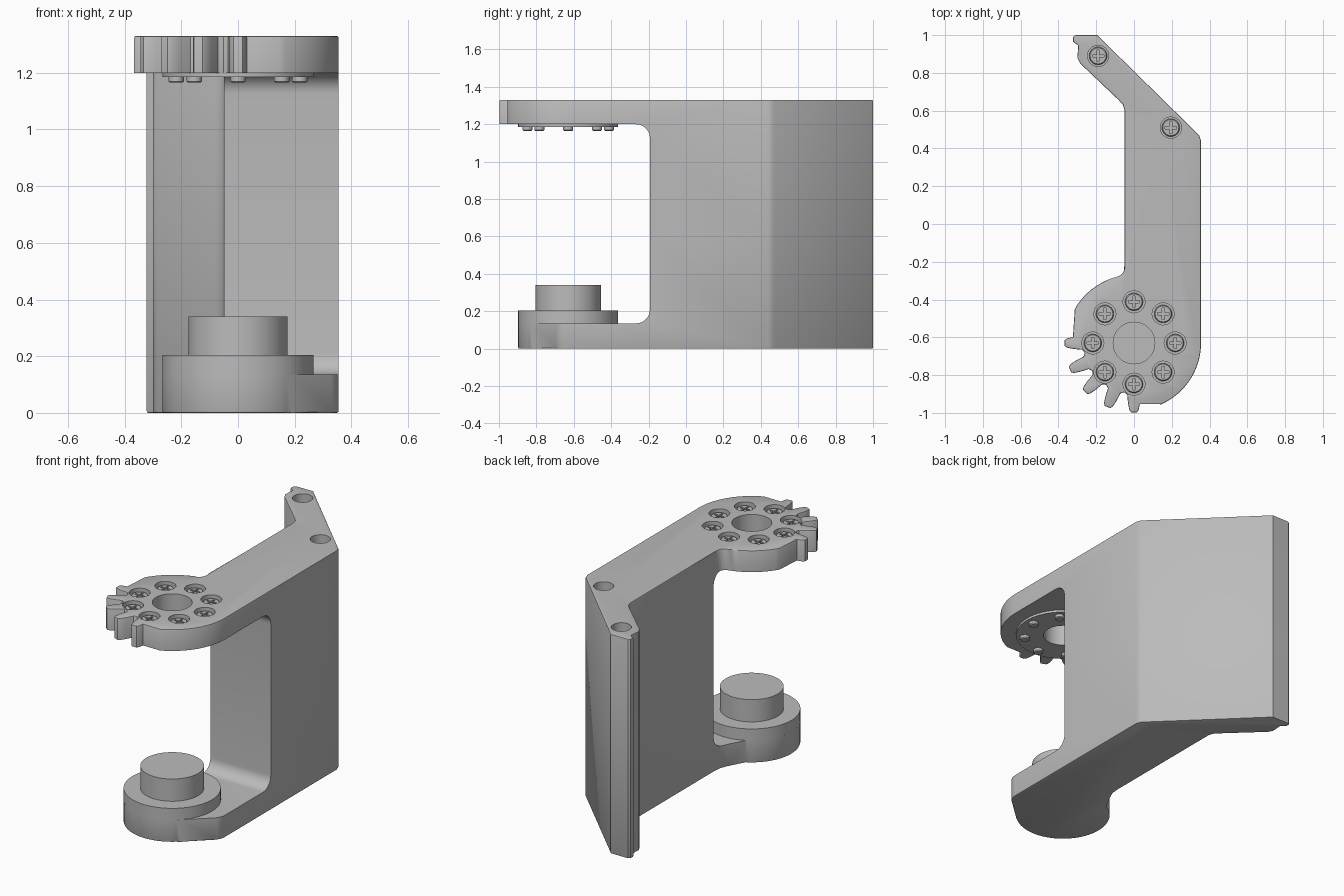
import bpy, bmesh
from math import sin, cos, radians, pi
from mathutils import Vector

if "Cube" in bpy.data.objects:
    bpy.data.objects.remove(bpy.data.objects["Cube"], do_unlink=True)

GREY = (0.5, 0.5, 0.5, 1)
metal = bpy.data.materials.new("plain_grey")
metal.use_nodes = True
metal.diffuse_color = GREY
metal.node_tree.nodes["Principled BSDF"].inputs["Base Color"].default_value = GREY

HUB = (0, -0.63)
HEIGHT, FLOOR, CEILING, MIDDLE = 1.33, 0.135, 1.2, 0.6


def polar(r, deg, c=HUB):
    return (c[0] + r * cos(radians(deg)), c[1] + r * sin(radians(deg)))


def arc(r, a, b, n, c=HUB):
    return [polar(r, a + (b - a) * i / n, c) for i in range(n + 1)]


def finish(bm, name):
    bmesh.ops.recalc_face_normals(bm, faces=bm.faces)
    mesh = bpy.data.meshes.new(name)
    bm.to_mesh(mesh)
    bm.free()
    mesh.materials.append(metal)
    ob = bpy.data.objects.new(name, mesh)
    bpy.context.scene.collection.objects.link(ob)
    return ob


def activate(ob):
    for o in bpy.context.selected_objects:
        o.select_set(False)
    ob.select_set(True)
    bpy.context.view_layer.objects.active = ob


def smooth(ob):
    activate(ob)
    bpy.ops.object.shade_smooth_by_angle(angle=radians(30))


def add_prism(bm, outline, z0, z1):
    base = bm.faces.new([bm.verts.new((x, y, z0)) for x, y in outline])
    new = bmesh.ops.extrude_face_region(bm, geom=[base])["geom"]
    for v in new:
        if isinstance(v, bmesh.types.BMVert):
            v.co.z = z1


def prism(name, outline, z0, z1, soft_z=None):
    """Extruded outline; the rim at height soft_z is slightly rounded."""
    bm = bmesh.new()
    add_prism(bm, outline, z0, z1)
    if soft_z is not None:
        rim = [e for e in bm.edges if all(abs(v.co.z - soft_z) < 1e-4 for v in e.verts)]
        bmesh.ops.bevel(bm, geom=rim, offset=0.006, segments=2, profile=0.5, affect='EDGES')
    return finish(bm, name)


def lathe(name, profile, center, z=0, closed=False, steps=64):
    bm = bmesh.new()
    vs = [bm.verts.new((r, 0, h)) for r, h in profile]
    pairs = list(zip(vs, vs[1:])) + ([(vs[-1], vs[0])] if closed else [])
    edges = [bm.edges.new(p) for p in pairs]
    bmesh.ops.spin(bm, geom=vs + edges, cent=(0, 0, 0), axis=(0, 0, 1),
                   angle=2 * pi, steps=steps, use_duplicate=False)
    bmesh.ops.remove_doubles(bm, verts=bm.verts, dist=1e-4)
    ob = finish(bm, name)
    ob.location = (center[0], center[1], z)
    return ob


def combine(target, tool, operation):
    mod = target.modifiers.new("cut", 'BOOLEAN')
    mod.object, mod.operation, mod.solver = tool, operation, 'EXACT'
    activate(target)
    bpy.ops.object.modifier_apply(modifier=mod.name)
    bpy.data.objects.remove(tool, do_unlink=True)


# Wall outline shared by both arms: outer side, slanted rear, hooked tip, inner side
wall = [(0.355, 0.44), (0.345, 0.47), (-0.195, 1.0), (-0.31, 1.0), (-0.322, 0.99),
        (-0.322, 0.965), (-0.295, 0.945), (-0.3, 0.88), (-0.285, 0.85),
        (-0.08, 0.655), (-0.058, 0.63), (-0.05, 0.6), (-0.05, -0.21)]

# Gear teeth as polar offsets around the hub
tooth = [(0.276, -7.5), (0.325, -5.5), (0.355, -4), (0.367, -2.5),
         (0.367, 2.5), (0.355, 4), (0.325, 5.5), (0.276, 7.5), (0.266, 11.25)]
teeth = [polar(r, 180 + 22.5 * k + a) for k in range(5) for r, a in tooth][1:-2]

upper_outline = (arc(0.355, -66, 0, 16) + wall
                 + arc(0.05, 0, -70, 5, (-0.1, -0.23))
                 + arc(0.362, 106, 150, 10) + teeth)
lower_outline = (arc(0.267, 118, 315, 40)
                 + arc(0.09, -45, 0, 5, (0.265, -0.63)) + wall
                 + [(-0.054, -0.25), (-0.07, -0.29)])

# Bracket body with the window between its two arms
body = prism("bracket_body", upper_outline, MIDDLE, HEIGHT, HEIGHT)
combine(body, prism("lower_half", lower_outline, 0, MIDDLE, 0), 'UNION')

R, BACK = 0.075, -0.193
window_profile = ([(-1.3, FLOOR)] + arc(R, -90, 0, 8, (BACK - R, FLOOR + R))
                  + arc(R, 0, 90, 8, (BACK - R, CEILING - R)) + [(-1.3, CEILING)])
window = prism("window_cutter", window_profile, -0.6, 0.6)
for v in window.data.vertices:
    v.co = Vector((v.co.z, v.co.x, v.co.y))
combine(body, window, 'DIFFERENCE')

# Hub bore, screw counterbores and the two deep rear holes
screw_spots = [polar(0.218, 45 * k) for k in range(8)]
rear_spots = [(-0.19, 0.89), (0.195, 0.51)]
REAR_FLOOR = 1.03
bm = bmesh.new()
add_prism(bm, arc(0.11, 0, 354, 59), 1.1, 1.5)
for spot in screw_spots:
    add_prism(bm, arc(0.058, 0, 350, 35, spot), 1.285, 1.5)
for spot in rear_spots:
    add_prism(bm, arc(0.056, 0, 350, 35, spot), REAR_FLOOR, 1.5)
combine(body, finish(bm, "hole_cutter"), 'DIFFERENCE')
smooth(body)

# Thin clamping ring under the upper arm
smooth(lathe("clamp_ring", [(0.11, 1.186), (0.267, 1.186), (0.267, CEILING), (0.11, CEILING)],
             HUB, closed=True))

# Stepped pivot on the lower arm
smooth(lathe("pivot_boss", [(0, FLOOR), (0.267, FLOOR), (0.267, 0.205), (0.175, 0.205),
                            (0.175, 0.34), (0, 0.34)], HUB))

# Cross-head screws sharing one mesh
screw = lathe("hub_screw", [(0, -0.15), (0.022, -0.15), (0.027, -0.145), (0.027, -0.03),
                            (0.047, -0.03), (0.047, -0.006), (0.042, 0), (0, 0)],
              (0, 0), steps=32)
L, W = 0.03, 0.006
cross = []
for k in range(4):
    c, s = round(cos(k * pi / 2)), round(sin(k * pi / 2))
    cross += [(x * c - y * s, x * s + y * c) for x, y in [(L, -W), (L, W), (W, W)]]
combine(screw, prism("cross_cutter", cross, -0.015, 0.05), 'DIFFERENCE')
smooth(screw)
places = ([("hub_screw", p, 1.315) for p in screw_spots]
          + [("rear_screw", p, REAR_FLOOR + 0.03) for p in rear_spots])
for i, (name, (x, y), z) in enumerate(places):
    ob = screw if i == 0 else screw.copy()
    if i:
        ob.name = name
        bpy.context.scene.collection.objects.link(ob)
    ob.location = (x, y, z)
